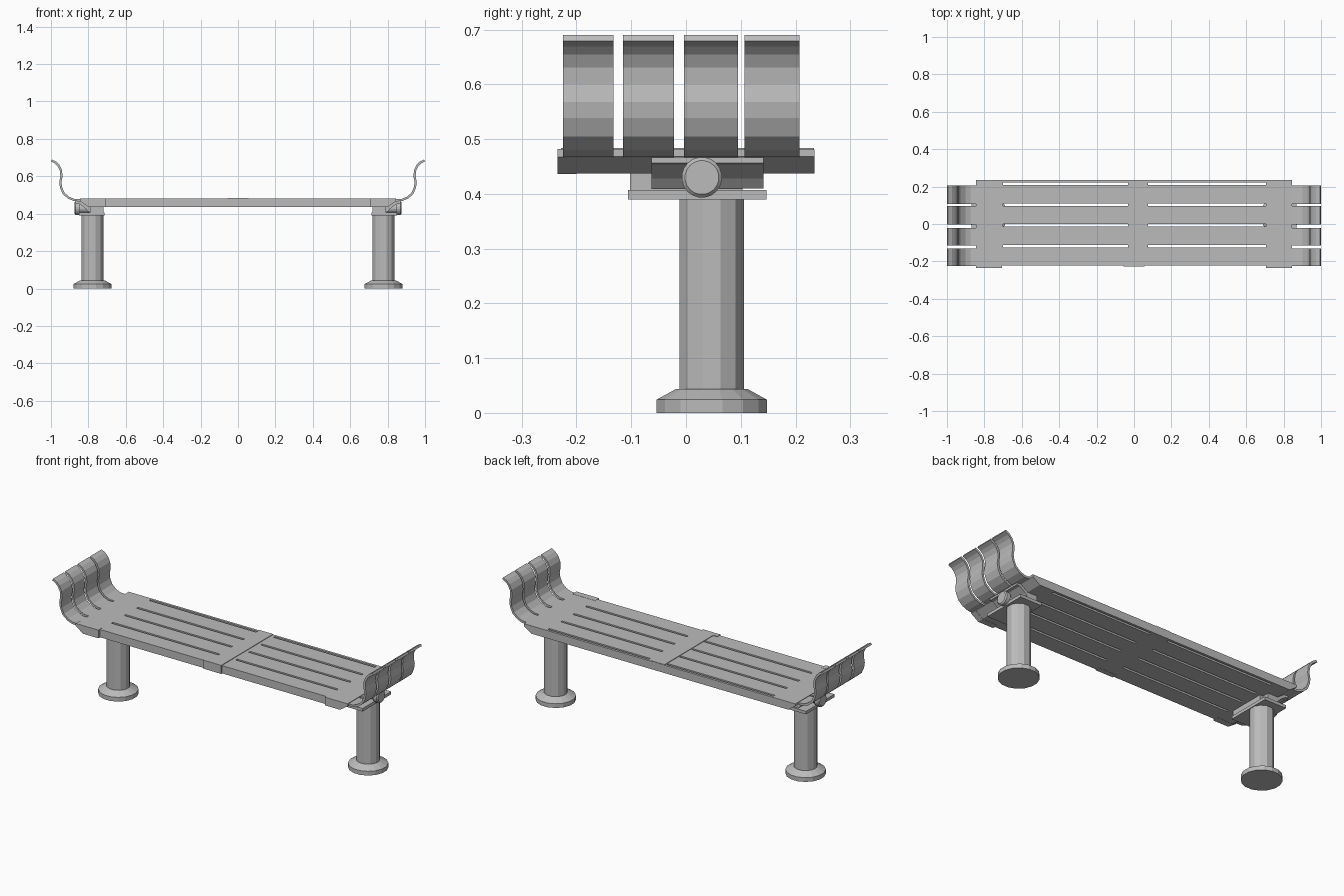
import bpy, bmesh, math
from mathutils import Matrix, Vector

if "Cube" in bpy.data.objects:
    bpy.data.objects.remove(bpy.data.objects["Cube"], do_unlink=True)

grey = bpy.data.materials.new("painted grey metal")
grey.use_nodes = True
grey.diffuse_color = (0.5, 0.5, 0.5, 1)
grey.node_tree.nodes["Principled BSDF"].inputs["Base Color"].default_value = (0.5, 0.5, 0.5, 1)


def finish(name, bm):
    bmesh.ops.recalc_face_normals(bm, faces=bm.faces)
    mesh = bpy.data.meshes.new(name)
    bm.to_mesh(mesh)
    bm.free()
    mesh.materials.append(grey)
    ob = bpy.data.objects.new(name, mesh)
    bpy.context.collection.objects.link(ob)
    return ob


def extrude_y(name, outline, y0, y1):
    """Solid with an x-z outline, running from y0 to y1."""
    bm = bmesh.new()
    face = bm.faces.new([bm.verts.new((x, y0, z)) for x, z in outline])
    out = bmesh.ops.extrude_face_region(bm, geom=[face])["geom"]
    bmesh.ops.translate(bm, verts=[v for v in out if isinstance(v, bmesh.types.BMVert)],
                        vec=(0, y1 - y0, 0))
    return finish(name, bm)


def block(name, x0, x1, y0, y1, z0, z1):
    return extrude_y(name, [(x0, z0), (x1, z0), (x1, z1), (x0, z1)], y0, y1)


def lathe(name, profile, location, sides):
    """Closed turned shape from (radius, height) pairs."""
    bm = bmesh.new()
    rings = []
    for r, z in profile:
        rings.append([bm.verts.new((r * math.cos(a), r * math.sin(a), z))
                      for a in (math.tau * (i + 0.5) / sides for i in range(sides))])
    for low, high in zip(rings, rings[1:]):
        for i in range(sides):
            j = (i + 1) % sides
            bm.faces.new((low[i], low[j], high[j], high[i]))
    bm.faces.new(rings[0])
    bm.faces.new(rings[-1])
    ob = finish(name, bm)
    ob.location = location
    return ob


def ribbon(path, thickness):
    """Outline of a sheet of even thickness that follows a path."""
    pts = [Vector(p) for p in path]
    sides = ([], [])
    for i, p in enumerate(pts):
        d = (pts[min(i + 1, len(pts) - 1)] - pts[max(i - 1, 0)]).normalized()
        n = Vector((-d.y, d.x)) * thickness / 2
        sides[0].append(p + n)
        sides[1].append(p - n)
    return [tuple(p) for p in sides[0] + sides[1][::-1]]


# Seat slab with sloping ends
TOP, UNDER = 0.481, 0.437
seat = extrude_y("seat", [(-0.845, TOP), (0.845, TOP), (0.845, 0.468), (0.80, UNDER),
                          (-0.80, UNDER), (-0.845, 0.468)], -0.222, 0.235)

# Long slots cut through the seat
cutter = bmesh.new()
for y in (0.215, 0.102, -0.006, -0.12):
    for x0, x1 in ((-0.70, -0.033), (0.075, 0.705)):
        bmesh.ops.create_cube(cutter, size=1, matrix=Matrix.Translation(((x0 + x1) / 2, y, 0.46))
                              @ Matrix.Diagonal((x1 - x0, 0.013, 0.2, 1)))
slots = finish("slot_cutter", cutter)
slots.hide_render = True
slots.hide_set(True)
cut = seat.modifiers.new("slots", "BOOLEAN")
cut.object = slots
cut.operation = "DIFFERENCE"
cut.solver = "EXACT"

# Raised joint cover in the middle
block("middle_cover_front", -0.055, 0.055, -0.228, -0.2, UNDER - 0.001, TOP + 0.003)
block("middle_cover_top", -0.03, 0.055, -0.21, 0.234, TOP - 0.005, TOP + 0.003)

# Curled armrest path, from the seat outwards and up
CURL = [(0.835, 0.472), (0.875, 0.473), (0.905, 0.485), (0.932, 0.508), (0.946, 0.54),
        (0.950, 0.568), (0.944, 0.60), (0.947, 0.632), (0.960, 0.658), (0.976, 0.674),
        (0.997, 0.685)]
SLATS = [(-0.225, -0.132), (-0.115, -0.022), (-0.004, 0.095), (0.107, 0.207)]

for s, side in ((1, "left"), (-1, "right")):
    def mirrored(outline):
        return [(s * x, z) for x, z in outline]

    # Corner cover on the front edge
    extrude_y(side + "_corner_cover",
              mirrored([(0.705, TOP + 0.001), (0.846, TOP + 0.001), (0.846, 0.467),
                        (0.80, UNDER - 0.001), (0.705, UNDER - 0.001)]), -0.235, -0.2)

    # Armrest slats
    for i, (y0, y1) in enumerate(SLATS):
        extrude_y(f"{side}_armrest_slat_{i + 1}", mirrored(ribbon(CURL, 0.012)), y0, y1)

    # Post with flared foot
    px, py = 0.778 * s, 0.047
    lathe(side + "_foot", [(0.103, 0), (0.103, 0.024), (0.066, 0.044)], (px, py, 0), 16)
    lathe(side + "_post", [(0.061, 0.03), (0.061, 0.392)], (px, py, 0), 12)

    # Mounting plate, cross bar and folded bracket
    block(side + "_mounting_plate", s * 0.715, s * 0.85, -0.106, 0.147, 0.39, 0.407)
    block(side + "_cross_bar", s * 0.72, s * 0.79, -0.102, 0.103, 0.405, 0.44)
    extrude_y(side + "_bracket",
              mirrored([(0.868, 0.467), (0.868, 0.456), (0.85, 0.453), (0.815, 0.428),
                        (0.80, 0.41), (0.74, 0.41), (0.74, 0.44), (0.79, 0.467)]),
              -0.063, 0.142)

    # Round clamp knob
    knob = lathe(side + "_knob", [(0.026, -0.06), (0.026, 0), (0.037, 0), (0.037, 0.022),
                                  (0.031, 0.028)], (s * 0.846, 0.029, 0.43), 20)
    knob.rotation_euler = (0, s * math.pi / 2, 0)
